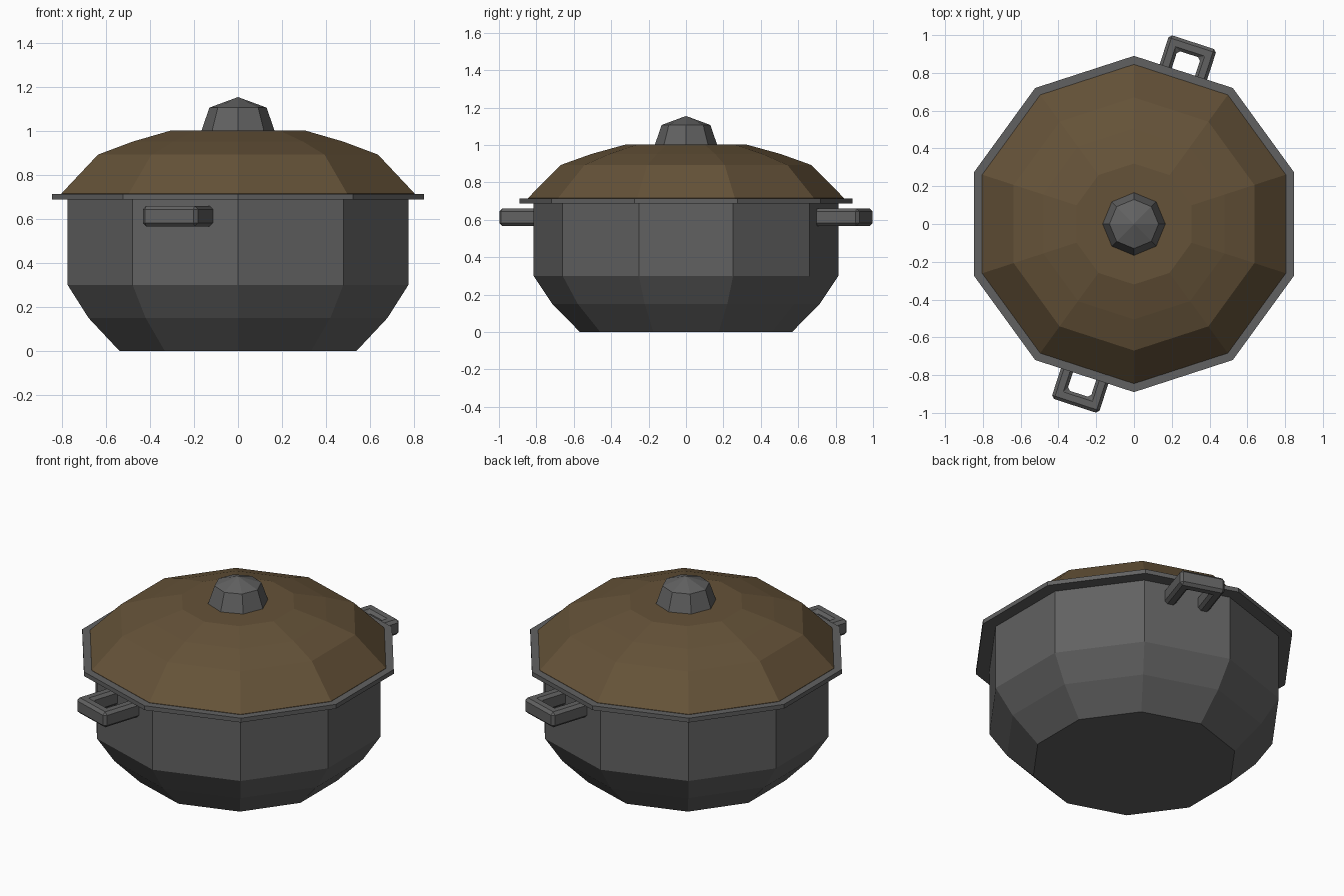
import bpy, bmesh
from math import sin, cos, pi, radians
from mathutils import Matrix

if "Cube" in bpy.data.objects:
    bpy.data.objects.remove(bpy.data.objects["Cube"])


def material(name, rgb):
    m = bpy.data.materials.new(name)
    m.diffuse_color = (*rgb, 1)
    m.use_nodes = True
    m.node_tree.nodes["Principled BSDF"].inputs["Base Color"].default_value = m.diffuse_color
    return m


iron = material("dark_iron", (0.12, 0.12, 0.12))
brown = material("brown_lid", (0.13, 0.085, 0.04))


def finish(name, bm, mat):
    bmesh.ops.recalc_face_normals(bm, faces=bm.faces)
    me = bpy.data.meshes.new(name)
    bm.to_mesh(me)
    bm.free()
    me.materials.append(mat)
    ob = bpy.data.objects.new(name, me)
    bpy.context.collection.objects.link(ob)
    return ob


def lathe(name, profile, sides, mat, apex=None):
    """Closed faceted solid from (radius, z) rings, with a vertex on the y axis."""
    bm = bmesh.new()
    rings = [[bm.verts.new((r * cos(pi / 2 + 2 * pi * i / sides),
                            r * sin(pi / 2 + 2 * pi * i / sides), z))
              for i in range(sides)] for r, z in profile]
    for a, b in zip(rings, rings[1:]):
        for i in range(sides):
            j = (i + 1) % sides
            bm.faces.new((a[i], a[j], b[j], b[i]))
    bm.faces.new(rings[0][::-1])
    if apex is None:
        bm.faces.new(rings[-1])
    else:
        top = bm.verts.new((0, 0, apex))
        for i in range(sides):
            bm.faces.new((rings[-1][i], rings[-1][(i + 1) % sides], top))
    return finish(name, bm, mat)


# Pot, rim and lid: ten sides
lathe("pot_body", [(0.567, 0), (0.715, 0.15), (0.815, 0.30), (0.815, 0.70)], 10, iron)
lathe("lid_rim", [(0.89, 0.688), (0.89, 0.714)], 10, iron)
lathe("lid", [(0.845, 0.70), (0.845, 0.716), (0.67, 0.893), (0.505, 0.952), (0.32, 1.003)],
      10, brown)

# Knob: eight sides with a pointed cap
lathe("lid_knob", [(0.168, 0.99), (0.166, 1.003), (0.13, 1.107)], 8, iron, apex=1.155)


# Handles: chamfered U-shaped loops on two opposite pot faces
def handle(name, angle):
    inner, outer, half, bar = 0.76, 1.012, 0.132, 0.067
    outline = [(inner, -half), (outer, -half), (outer, half), (inner, half),
               (inner, half - bar), (outer - bar, half - bar),
               (outer - bar, bar - half), (inner, bar - half)]
    bm = bmesh.new()
    face = bm.faces.new([bm.verts.new((x, y, 0.567)) for x, y in outline])
    ext = bmesh.ops.extrude_face_region(bm, geom=[face])
    bmesh.ops.translate(bm, vec=(0, 0, 0.093),
                        verts=[g for g in ext["geom"] if isinstance(g, bmesh.types.BMVert)])
    bmesh.ops.rotate(bm, verts=bm.verts, matrix=Matrix.Rotation(angle, 3, 'Z'))
    ob = finish(name, bm, iron)
    bev = ob.modifiers.new("chamfer", 'BEVEL')
    bev.width = 0.016
    bev.segments = 1
    bev.limit_method = 'ANGLE'


handle("back_handle", radians(72))
handle("front_handle", radians(252))
